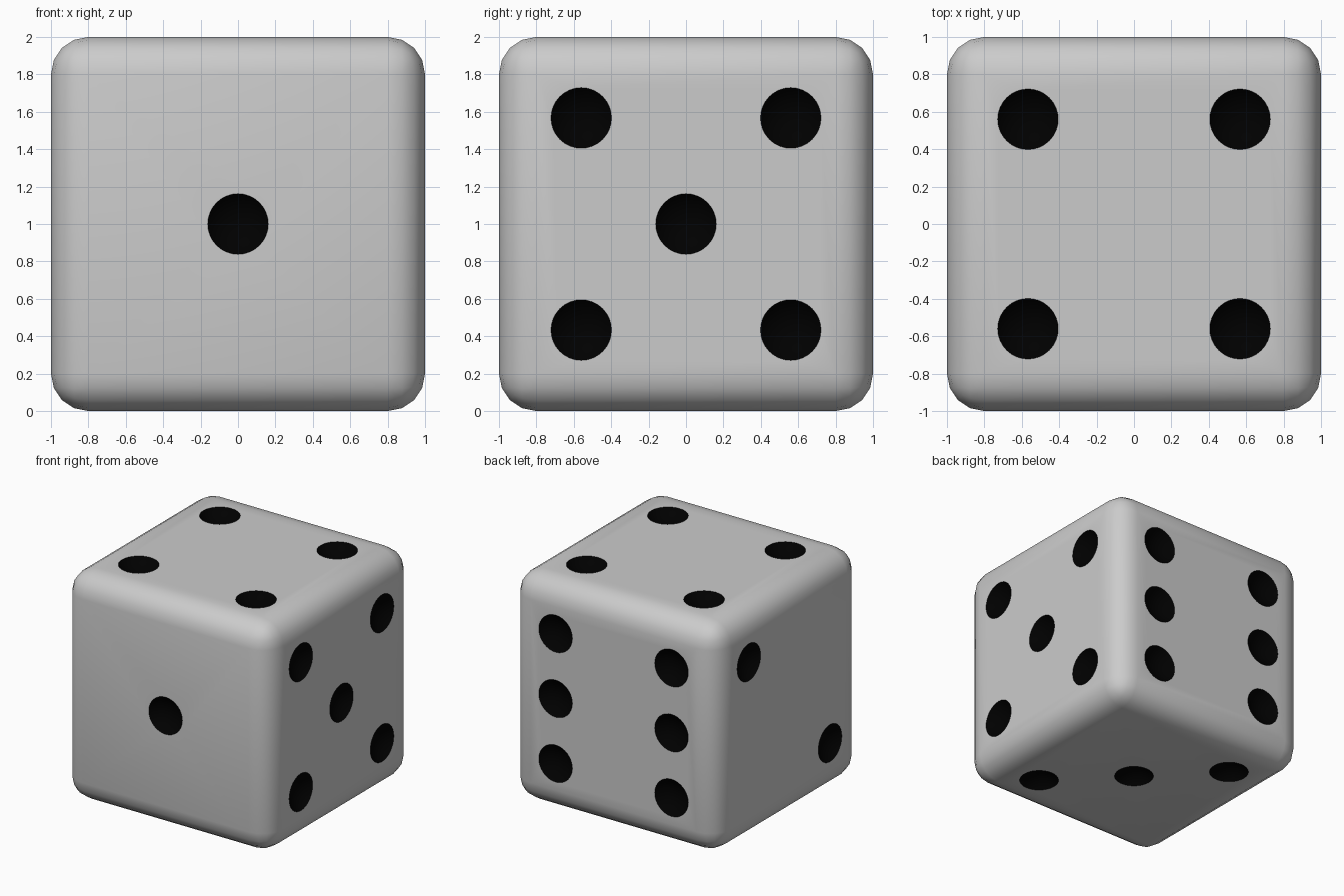
import bpy, bmesh, math
from mathutils import Matrix, Vector

if "Cube" in bpy.data.objects:
    bpy.data.objects.remove(bpy.data.objects["Cube"])

R_PIP, DEPTH, P, Q = 0.162, 0.08, 0.56, 0.567
R_BALL = (R_PIP ** 2 + DEPTH ** 2) / (2 * DEPTH)


def new_object(name, bm, mats):
    mesh = bpy.data.meshes.new(name)
    bm.to_mesh(mesh)
    bm.free()
    for m in mats:
        mesh.materials.append(m)
    obj = bpy.data.objects.new(name, mesh)
    bpy.context.collection.objects.link(obj)
    return obj


white = bpy.data.materials.new("body_grey")
white.diffuse_color = (0.8, 0.8, 0.8, 1)
white.use_nodes = True
white.node_tree.nodes["Principled BSDF"].inputs["Base Color"].default_value = white.diffuse_color
black = bpy.data.materials.new("pip_black")
black.diffuse_color = (0.0, 0.0, 0.0, 1)
black.use_nodes = True
black.node_tree.nodes["Principled BSDF"].inputs["Base Color"].default_value = black.diffuse_color

# Rounded cube body
bm = bmesh.new()
bmesh.ops.create_cube(bm, size=2, matrix=Matrix.Translation((0, 0, 1)))
bmesh.ops.bevel(bm, geom=bm.edges[:], offset=0.2, segments=4, profile=0.5, affect='EDGES')
die = new_object("dice_body", bm, [white, black])

# Pip layout: face normal -> positions on the face (the normal axis is ignored)
S = (-1, 1)
faces = {
    (0, -1, 0): [(0, 0, 0)],
    (-1, 0, 0): [(0, P, Q), (0, -P, -Q)],
    (0, 0, -1): [(P, -P, 0), (0, 0, 0), (-P, P, 0)],
    (0, 0, 1): [(a * Q, b * P, 0) for a in S for b in S],
    (1, 0, 0): [(0, a * P, b * Q) for a in S for b in S] + [(0, 0, 0)],
    (0, 1, 0): [(a * P, 0, b * Q) for a in S for b in (-1, 0, 1)],
}

# Balls that scoop out the dimples
bm = bmesh.new()
for normal, spots in faces.items():
    n = Vector(normal)
    turn = n.to_track_quat('Z', 'Y').to_matrix().to_4x4()
    for s in spots:
        c = Vector((0, 0, 1)) + Vector(s) + n * (1 + R_BALL - DEPTH)
        bmesh.ops.create_uvsphere(bm, u_segments=32, v_segments=24, radius=R_BALL,
                                  matrix=Matrix.Translation(c) @ turn)
for f in bm.faces:
    f.material_index = 1
cutter = new_object("pip_cutter", bm, [white, black])
cutter.hide_render = True

# Cut the pips, apply, and smooth
mod = die.modifiers.new("pips", 'BOOLEAN')
mod.operation = 'DIFFERENCE'
mod.solver = 'EXACT'
mod.object = cutter
bpy.context.view_layer.objects.active = die
bpy.ops.object.select_all(action='DESELECT')
die.select_set(True)
bpy.ops.object.modifier_apply(modifier=mod.name)
bpy.data.objects.remove(cutter)
bpy.ops.object.shade_smooth_by_angle(angle=math.radians(30))
